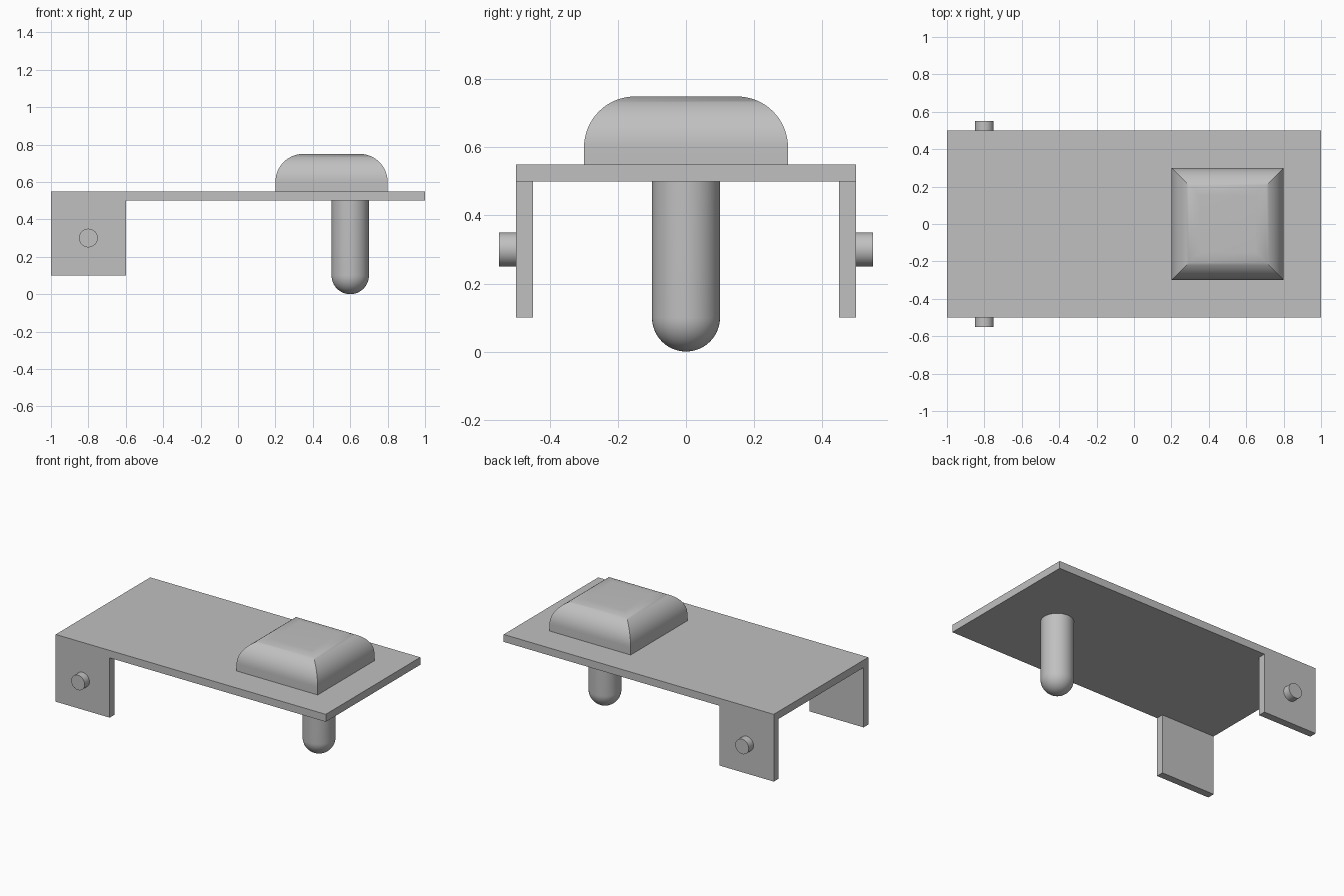
import bpy
import bmesh
import math
from mathutils import Matrix, Vector

default_cube = bpy.data.objects.get("Cube")
if default_cube:
    bpy.data.objects.remove(default_cube, do_unlink=True)

GREY = 0.53
material = bpy.data.materials.new("plain grey")
material.use_nodes = True
material.diffuse_color = (GREY, GREY, GREY, 1)
material.node_tree.nodes["Principled BSDF"].inputs["Base Color"].default_value = (GREY, GREY, GREY, 1)


def finish(name, bm, smooth_angle=None):
    """Turn a bmesh into a named, coloured object."""
    bmesh.ops.recalc_face_normals(bm, faces=bm.faces)
    mesh = bpy.data.meshes.new(name)
    bm.to_mesh(mesh)
    bm.free()
    mesh.materials.append(material)
    obj = bpy.data.objects.new(name, mesh)
    bpy.context.collection.objects.link(obj)
    if smooth_angle:
        bpy.ops.object.select_all(action="DESELECT")
        obj.select_set(True)
        bpy.context.view_layer.objects.active = obj
        bpy.ops.object.shade_smooth_by_angle(angle=math.radians(smooth_angle))
    return obj


def loft(name, rings, smooth_angle):
    """Skin a list of vertex rings; a one-point ring closes to a tip."""
    bm = bmesh.new()
    loops = [[bm.verts.new(p) for p in ring] for ring in rings]
    count = len(loops[0])
    for low, high in zip(loops, loops[1:]):
        for i in range(count):
            j = (i + 1) % count
            if len(high) == 1:
                bm.faces.new((low[i], low[j], high[0]))
            else:
                bm.faces.new((low[i], low[j], high[j], high[i]))
    for loop in (loops[0], loops[-1]):
        if len(loop) > 2:
            bm.faces.new(loop)
    return finish(name, bm, smooth_angle)


def circle(radius, z, sides=48):
    return [Vector((0.6 + radius * math.cos(math.tau * i / sides),
                    radius * math.sin(math.tau * i / sides), z)) for i in range(sides)]


def square(half, z):
    return [(0.5 + half * sx, half * sy, z)
            for sx, sy in ((-1, -1), (1, -1), (1, 1), (-1, 1))]


# Flat plate with the two side tabs extruded down from its rear corners
bm = bmesh.new()
bmesh.ops.create_cube(bm, size=1, matrix=Matrix.Translation((0, 0, 0.525)) @ Matrix.Diagonal((2, 1, 0.05, 1)))
for point, normal in (((-0.6, 0, 0), (1, 0, 0)),
                      ((0, -0.45, 0), (0, 1, 0)),
                      ((0, 0.45, 0), (0, 1, 0))):
    bmesh.ops.bisect_plane(bm, geom=bm.verts[:] + bm.edges[:] + bm.faces[:],
                           plane_co=point, plane_no=normal)
bm.normal_update()
tabs = []
for face in bm.faces:
    center = face.calc_center_median()
    if face.normal.z < -0.9 and center.x < -0.6 and abs(center.y) > 0.45:
        tabs.append(face)
extruded = bmesh.ops.extrude_face_region(bm, geom=tabs)
bmesh.ops.delete(bm, geom=tabs, context="FACES_ONLY")
bmesh.ops.translate(bm, vec=(0, 0, -0.4),
                    verts=[g for g in extruded["geom"] if isinstance(g, bmesh.types.BMVert)])
bmesh.ops.dissolve_limit(bm, angle_limit=0.01, verts=bm.verts[:], edges=bm.edges[:])
finish("plate_with_tabs", bm)

# Square button with rounded top edges and mitred corners
STEPS = 16
arc = [math.pi / 2 * i / STEPS for i in range(STEPS + 1)]
loft("button_pad", [square(0.3, 0.55)] +
     [square(0.15 + 0.15 * math.cos(a), 0.6 + 0.15 * math.sin(a)) for a in arc], 30)

# Round-ended plunger under the plate
loft("plunger", [circle(0.1, 0.5)] +
     [circle(0.1 * math.cos(a), 0.1 - 0.1 * math.sin(a)) for a in arc[:-1]] +
     [[(0.6, 0, 0)]], 30)

# Pivot pins on the outside of the tabs
for side, name in ((1, "back_pivot_pin"), (-1, "front_pivot_pin")):
    bm = bmesh.new()
    bmesh.ops.create_cone(bm, cap_ends=True, segments=32, radius1=0.05, radius2=0.05, depth=0.05,
                          matrix=Matrix.Translation((-0.8, side * 0.525, 0.3))
                          @ Matrix.Rotation(math.pi / 2, 4, "X"))
    finish(name, bm, 30)
